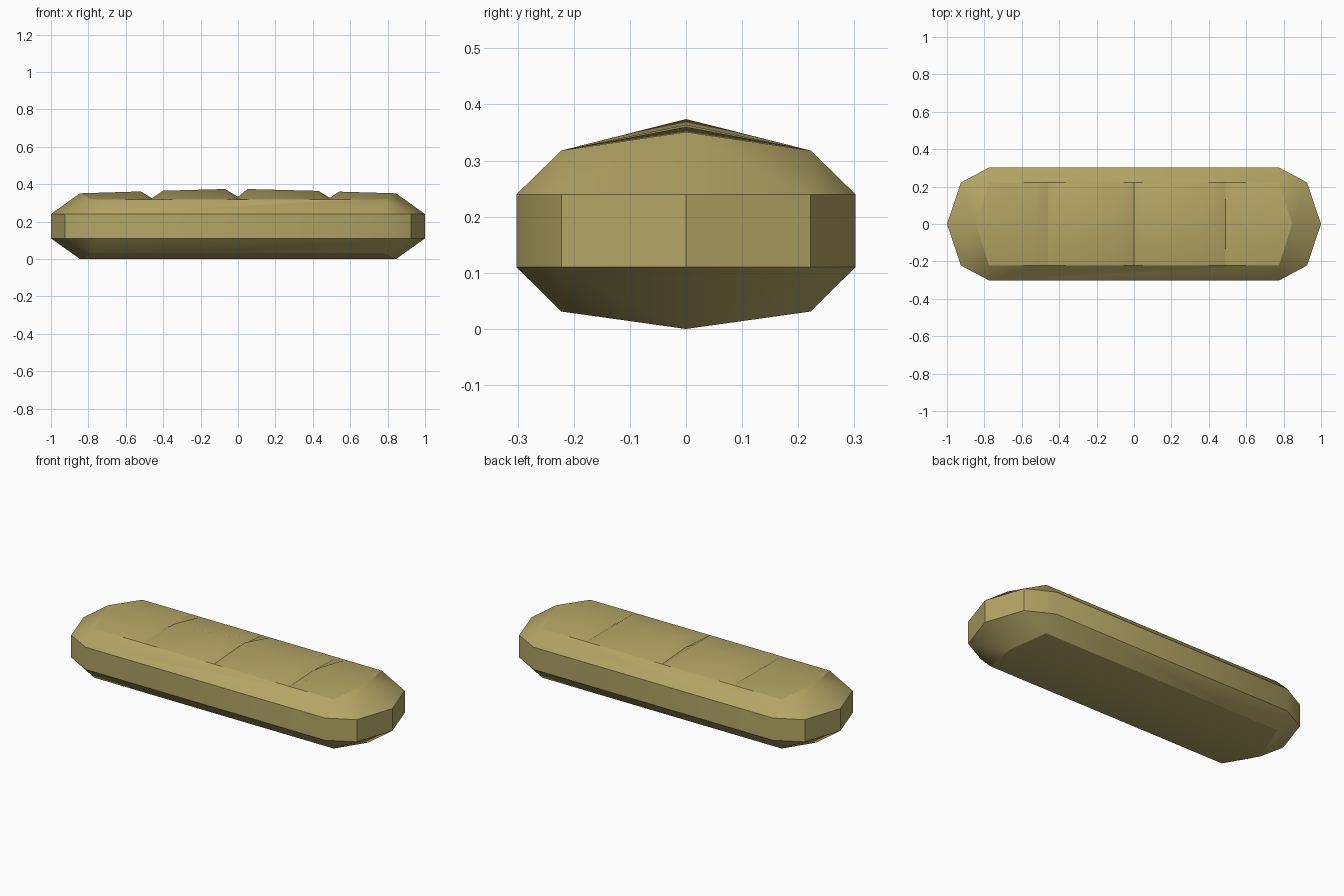
import bpy, bmesh, math

if "Cube" in bpy.data.objects:
    bpy.data.objects.remove(bpy.data.objects["Cube"])

mat = bpy.data.materials.new("golden crust")
mat.diffuse_color = (0.456, 0.376, 0.130, 1)
mat.use_nodes = True
mat.node_tree.nodes["Principled BSDF"].inputs["Base Color"].default_value = mat.diffuse_color

bm = bmesh.new()

# widest outline, going round counter-clockwise
OUT = [(1, 0), (0.925, 0.222), (0.775, 0.302), (-0.775, 0.302), (-0.925, 0.222),
       (-1, 0), (-0.925, -0.222), (-0.775, -0.302), (0.775, -0.302), (0.925, -0.222)]
# ridge line of the top: three scored slits
RIDGE = [(-0.845, 0.351), (-0.52, 0.361), (-0.46, 0.325), (-0.40, 0.365), (-0.07, 0.374),
         (0, 0.332), (0.05, 0.374), (0.43, 0.364), (0.49, 0.327), (0.54, 0.36), (0.845, 0.351)]
BASE = [(-0.845, 0), (0.845, 0)]


def ring(z):
    return [bm.verts.new((x, y, z)) for x, y in OUT]


def cap(mid_line, edge_z, rim):
    """Ridged cap: centre line plus two edge lines, joined to the rim by bevel faces."""
    mid = [bm.verts.new((x, 0, z)) for x, z in mid_line]
    left, right = ([bm.verts.new((max(-0.775, min(0.775, x)), y, edge_z)) for x, _ in mid_line]
                   for y in (0.222, -0.222))
    for side in (left, right):
        for i in range(len(mid) - 1):
            bm.faces.new((mid[i], mid[i + 1], side[i + 1], side[i]))
    # long bevels
    bm.faces.new(left + [rim[2], rim[3]])
    bm.faces.new(right + [rim[8], rim[7]])
    # corner triangles and end facets
    for e, tip, a, b, c, d in ((-1, 0, 1, 2, 9, 8), (0, 5, 4, 3, 6, 7)):
        bm.faces.new((left[e], rim[a], rim[b]))
        bm.faces.new((right[e], rim[c], rim[d]))
        bm.faces.new((mid[e], rim[tip], rim[a], left[e]))
        bm.faces.new((mid[e], rim[tip], rim[c], right[e]))


low, high = ring(0.11), ring(0.24)
# vertical side band
for i in range(10):
    j = (i + 1) % 10
    bm.faces.new((low[i], low[j], high[j], high[i]))
cap(RIDGE, 0.318, high)
cap(BASE, 0.031, low)
bmesh.ops.recalc_face_normals(bm, faces=bm.faces[:])

mesh = bpy.data.meshes.new("bread_loaf")
bm.to_mesh(mesh)
bm.free()
mesh.materials.append(mat)
loaf = bpy.data.objects.new("bread_loaf", mesh)
bpy.context.collection.objects.link(loaf)
bpy.context.view_layer.objects.active = loaf
loaf.select_set(True)
bpy.ops.object.shade_smooth_by_angle(angle=math.radians(30))
